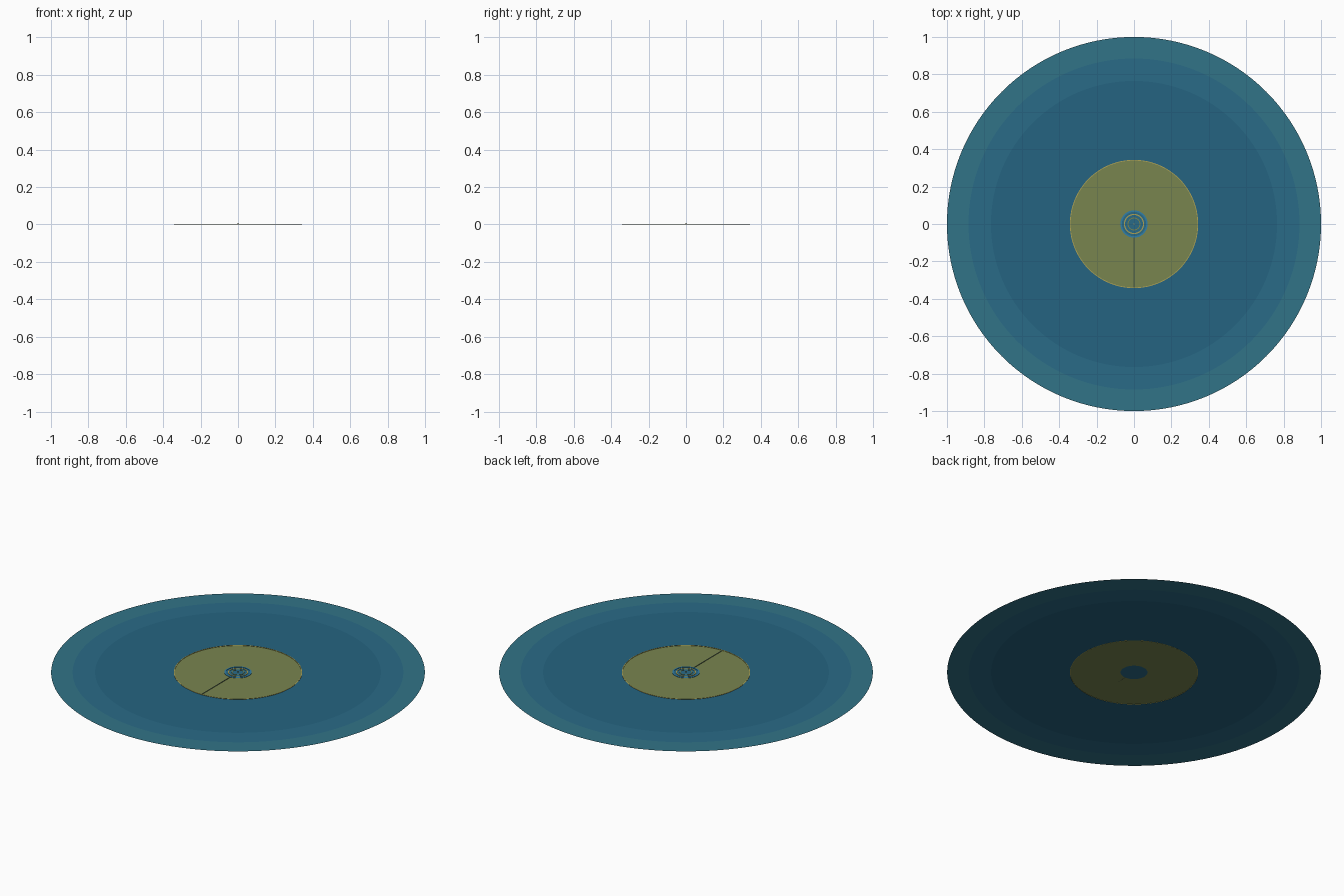
import bpy, bmesh, math

if "Cube" in bpy.data.objects:
    bpy.data.objects.remove(bpy.data.objects["Cube"])


def material(name, rgb):
    m = bpy.data.materials.new(name)
    m.diffuse_color = (*rgb, 1)
    m.use_nodes = True
    m.node_tree.nodes["Principled BSDF"].inputs["Base Color"].default_value = m.diffuse_color
    return m


def finish(name, bm, mat):
    me = bpy.data.meshes.new(name)
    bm.normal_update()
    bm.to_mesh(me)
    bm.free()
    ob = bpy.data.objects.new(name, me)
    bpy.context.collection.objects.link(ob)
    me.materials.append(mat)
    return ob


def loft(name, profile, mat, n=128):
    """Revolve a list of (radius, z) points, ordered inside to outside."""
    bm = bmesh.new()
    loops = []
    for r, z in profile:
        if r == 0:
            loops.append([bm.verts.new((0, 0, z))] * n)
        else:
            loops.append([bm.verts.new((r * math.cos(math.tau * i / n),
                                        r * math.sin(math.tau * i / n), z)) for i in range(n)])
    for a, b in zip(loops, loops[1:]):
        for i in range(n):
            j = (i + 1) % n
            quad = [a[i], b[i], b[j], a[j]]
            bm.faces.new(list(dict.fromkeys(quad)))
    return finish(name, bm, mat)


outer_teal = material("outer_teal", (0.031, 0.175, 0.245))
mid_teal = material("mid_teal", (0.023, 0.147, 0.245))
deep_blue = material("deep_blue", (0.018, 0.127, 0.220))
olive = material("olive_gold", (0.190, 0.235, 0.078))
gold = material("bright_gold", (0.42, 0.36, 0.09))
blue = material("bright_blue", (0.03, 0.21, 0.40))
dark = material("dark_line", (0.06, 0.09, 0.05))

# Flat concentric bands
loft("outer_band", [(0.885, 0), (1.0, 0)], outer_teal)
loft("middle_band", [(0.765, 0), (0.885, 0)], mid_teal)
loft("inner_band", [(0.343, 0), (0.765, 0)], deep_blue)

# Central gold field and its thin raised rim
loft("gold_field", [(0.072, 0), (0.341, 0)], olive)
loft("gold_rim", [(0.339, 0), (0.339, 0.002), (0.343, 0.002), (0.343, 0)], gold)

# Hub rings
loft("hub_disc", [(0, 0), (0.072, 0)], mid_teal, 64)
for name, r, w, mat in (("hub_outer_ring", 0.069, 0.008, blue),
                        ("hub_gold_ring", 0.051, 0.006, gold),
                        ("hub_inner_ring", 0.032, 0.005, olive)):
    loft(name, [(r - w / 2, 0), (r - w / 2, 0.002), (r + w / 2, 0.002), (r + w / 2, 0)], mat, 64)
loft("centre_pin", [(0, 0.008), (0.003, 0.008), (0.003, 0)], gold, 16)

# Radial marker line toward the front
bm = bmesh.new()
bmesh.ops.create_cube(bm, size=1)
for v in bm.verts:
    v.co = (v.co.x * 0.005, -0.207 + v.co.y * 0.27, 0.001 + v.co.z * 0.002)
finish("marker_line", bm, dark)
